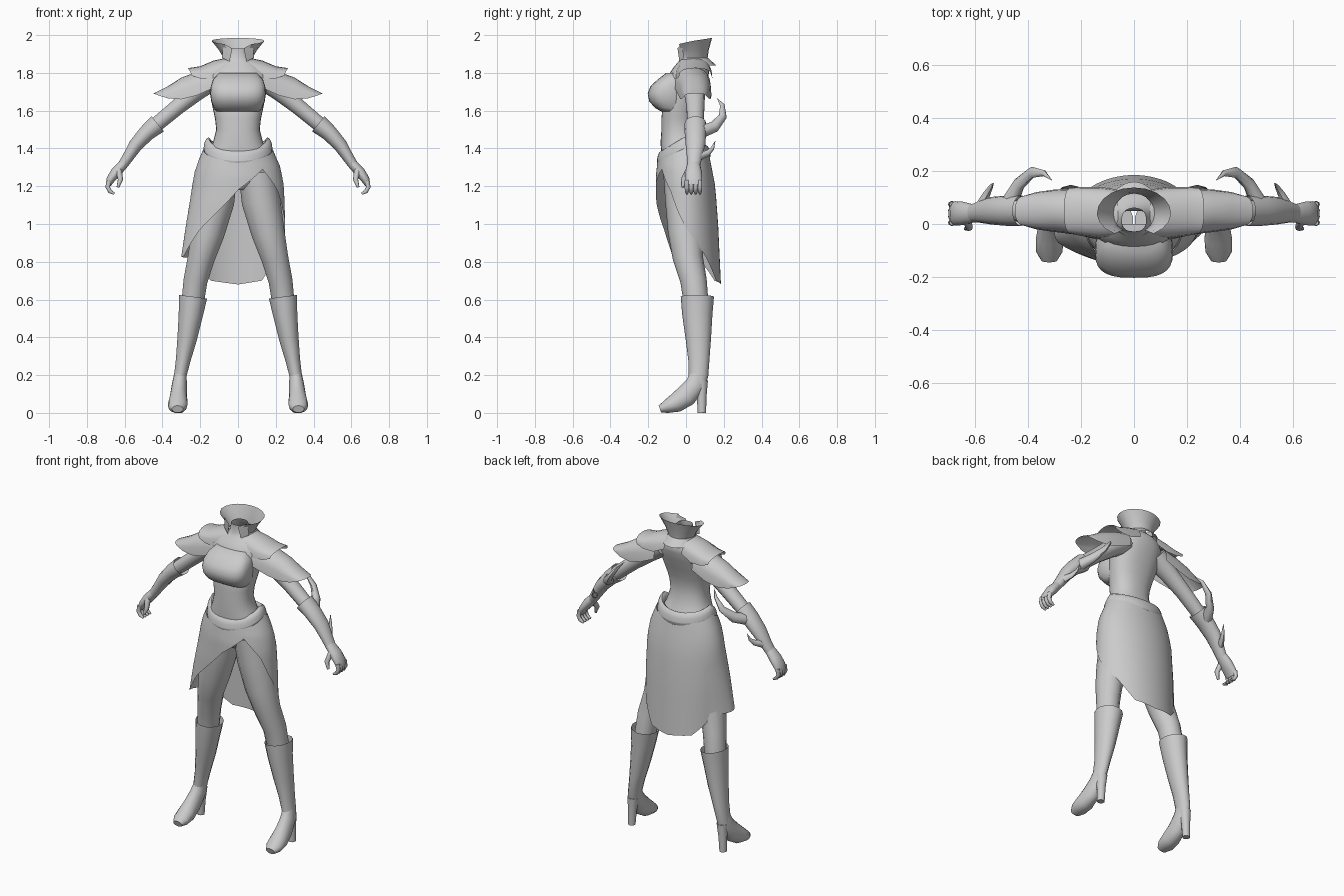
import bpy, math
from mathutils import Vector

grey = bpy.data.materials.new("plain grey")
grey.diffuse_color = (0.6, 0.6, 0.6, 1)


def make(name, verts, faces, mirror=False, angle=50):
    me = bpy.data.meshes.new(name)
    me.from_pydata([tuple(v) for v in verts], [], faces)
    me.materials.append(grey)
    ob = bpy.data.objects.new(name, me)
    bpy.context.collection.objects.link(ob)
    bpy.ops.object.select_all(action='DESELECT')
    ob.select_set(True)
    bpy.context.view_layer.objects.active = ob
    bpy.ops.object.shade_smooth_by_angle(angle=math.radians(angle))
    if mirror:
        ob.modifiers.new("mirror", 'MIRROR')
    return ob


def grid(name, rows, closed=True, caps=False, mirror=False, angle=50):
    """Skin a list of equal-length point rows."""
    n = len(rows[0])
    verts = [p for r in rows for p in r]
    faces = []
    for i in range(len(rows) - 1):
        for j in range(n if closed else n - 1):
            k = (j + 1) % n
            faces.append((i*n + j, i*n + k, (i+1)*n + k, (i+1)*n + j))
    if caps:
        last = (len(rows) - 1) * n
        faces.append(tuple(reversed(range(n))))
        faces.append(tuple(range(last, last + n)))
    return make(name, verts, faces, mirror, angle)


def tube(name, path, ref, n=14, caps=True):
    """Mirrored tube; each point is x, y, z, radius along ref, radius across."""
    pts = [Vector(p[:3]) for p in path]
    rows = []
    for i, p in enumerate(path):
        t = (pts[min(i+1, len(pts)-1)] - pts[max(i-1, 0)]).normalized()
        u = (Vector(ref) - t * t.dot(Vector(ref))).normalized()
        v = t.cross(u)
        row = []
        for k in range(n):
            a = 2 * math.pi * k / n
            q = pts[i] + u * p[3] * math.cos(a) + v * p[4] * math.sin(a)
            q.z = max(q.z, 0)
            row.append(q)
        rows.append(row)
    return grid(name, rows, caps=caps, mirror=True)


def power(c, e):
    return math.copysign(abs(c) ** (2 / e), c)


def stack(name, rings, e=2.3, n=28, caps=False):
    """Horizontal rings; each is z, half width, front y, back y."""
    rows = []
    for z, rx, yf, yb in rings:
        row = []
        for k in range(n):
            a = 2 * math.pi * k / n
            row.append((rx * power(math.sin(a), e),
                        (yf+yb)/2 - (yb-yf)/2 * power(math.cos(a), e), z))
        rows.append(row)
    return grid(name, rows, caps=caps)


def lerp(table, x):
    for (a, b), (c, d) in zip(table, table[1:]):
        if x <= c:
            return b + (d - b) * max(0, (x - a) / (c - a))
    return table[-1][1]


X, Y = (1, 0, 0), (0, 1, 0)

# Torso with hips and hollow neck
stack("torso", [
    (1.18, .09, -.07, .09), (1.22, .18, -.11, .12), (1.30, .20, -.13, .13),
    (1.37, .165, -.13, .10), (1.43, .133, -.135, .07), (1.50, .115, -.13, .05),
    (1.56, .122, -.13, .05), (1.61, .133, -.125, .06), (1.67, .145, -.11, .08),
    (1.74, .155, -.10, .105), (1.79, .16, -.092, .12), (1.83, .135, -.065, .125),
    (1.86, .09, -.04, .105), (1.88, .058, -.028, .08), (1.93, .046, -.03, .06)])

# Chest wrap
stack("chest_wrap", [
    (1.595, .115, -.13, .0), (1.615, .128, -.165, .0), (1.65, .142, -.195, .0),
    (1.69, .147, -.203, .0), (1.73, .144, -.188, .0), (1.765, .132, -.15, .0),
    (1.80, .10, -.105, .0)], e=2.9, caps=True)


# Rolled belt, low in front and high at the hips
def belt_z(a):
    return lerp([(-1, 1.375), (0, 1.415), (1, 1.345)], math.cos(a))


rows = []
for s in range(10):
    b = 2 * math.pi * s / 10
    row = []
    for k in range(32):
        a = 2 * math.pi * k / 32
        out = .02 * math.cos(b)
        row.append(((.162 + out) * math.sin(a),
                    -.012 - (.122 + out) * math.cos(a),
                    belt_z(a) + .042 * math.sin(b) - out * .6))
    rows.append(row)
rows.append(rows[0])
grid("belt", rows)

# Wrap skirt with a slanted hem
hem = [(-180, .68), (-145, .70), (-110, .82), (-60, .83), (-40, .97), (0, 1.18),
       (35, 1.29), (60, 1.17), (75, 1.06), (90, .98), (125, .83), (150, .70), (180, .68)]
width = [(.68, .25), (1.0, .25), (1.2, .243), (1.3, .225), (1.38, .19), (1.43, .17)]
front = [(.8, .14), (1.1, .16), (1.25, .16), (1.43, .14)]
back = [(.68, .185), (1.0, .17), (1.2, .155), (1.43, .11)]
rows = []
for i in range(10):
    row = []
    for k in range(72):
        d = -180 + 5 * k
        a = math.radians(d)
        top = belt_z(a) - .01
        z = top + (lerp(hem, d) - top) * i / 9
        flare = .08 * max(0, 1.2 - z) / .37 * max(0, -math.sin(a)) * max(0, .5 + math.cos(a))
        depth = lerp(front if math.cos(a) > 0 else back, z)
        row.append((lerp(width, z) * math.sin(a) - flare, -depth * math.cos(a), z))
    rows.append(row[::-1])
grid("skirt", rows)

# Legs, boots and heels
tube("leg", [(.10, 0, 1.27, .12, .10), (.122, 0, 1.12, .11, .105), (.16, 0, .95, .095, .09),
             (.195, .01, .82, .08, .073), (.225, .04, .70, .07, .065),
             (.242, .055, .57, .065, .06)], Y)
tube("boot_shaft", [(.238, .06, .615, .088, .077), (.25, .06, .52, .08, .066),
                    (.268, .065, .40, .068, .054), (.29, .068, .28, .056, .04),
                    (.305, .066, .20, .052, .034), (.31, .06, .15, .045, .036)], Y, caps=False)
tube("boot_foot", [(.305, .068, .21, .032, .045), (.31, .05, .15, .04, .055),
                   (.315, 0, .09, .045, .06), (.318, -.055, .052, .052, .052),
                   (.32, -.105, .032, .05, .035), (.32, -.138, .02, .03, .02)], X)
tube("boot_heel", [(.308, .08, .17, .036, .034), (.312, .083, .09, .026, .026),
                   (.315, .084, 0, .022, .022)], Y, n=10)

# Arms, long gloves and hands
tube("upper_arm", [(.12, .04, 1.775, .075, .06), (.22, .045, 1.70, .056, .05),
                   (.32, .05, 1.62, .048, .043), (.44, .05, 1.52, .042, .04)], Y)
tube("glove", [(.425, .05, 1.53, .058, .053), (.48, .05, 1.485, .057, .045),
               (.54, .05, 1.42, .052, .038), (.585, .045, 1.35, .04, .03),
               (.615, .04, 1.305, .034, .026)], Y, caps=False)
tube("palm", [(.605, .04, 1.32, .034, .026), (.645, .04, 1.275, .044, .029),
              (.675, .04, 1.235, .046, .023), (.687, .04, 1.205, .04, .014)], Y)
for f in range(4):
    y = .005 + .023 * f
    tube("finger", [(.683, y, 1.23, .012, .014), (.69, y, 1.195, .012, .012),
                    (.677, y, 1.172, .011, .011), (.655, y, 1.16, .006, .006)], Y, n=8)
tube("thumb", [(.632, .015, 1.285, .018, .017), (.622, -.012, 1.235, .015, .014),
               (.636, -.018, 1.195, .007, .007)], Y, n=8)

# Curved thorns on the gloves
tube("elbow_thorn", [(.48, .06, 1.48, .035, .035), (.435, .15, 1.515, .024, .03),
                     (.385, .195, 1.57, .016, .022), (.34, .192, 1.63, .009, .012),
                     (.31, .165, 1.665, .001, .001)], X, n=8)
tube("wrist_thorn", [(.585, .06, 1.355, .02, .025), (.555, .115, 1.375, .014, .016),
                     (.54, .14, 1.40, .008, .01), (.53, .155, 1.44, .001, .001)], X, n=8)


# Arched shoulder plates, each station is x, top z, lower z, front y, back y
def plate(name, stations, tip):
    rows = []
    for i, (x, zt, zb, yf, yb) in enumerate(stations):
        row = []
        for k in range(11):
            a = math.pi * k / 10
            s = max(0, math.sin(a))
            x2 = x + (tip * s if i == len(stations) - 1 else 0)
            row.append((x2, (yf+yb)/2 - (yb-yf)/2 * math.cos(a), zb + (zt-zb) * s ** .7))
        rows.append(row)
    grid(name, rows, closed=False, mirror=True)


plate("shoulder_plate", [(.13, 1.83, 1.72, -.06, .13), (.22, 1.805, 1.68, -.04, .135),
                         (.30, 1.775, 1.66, -.03, .13), (.37, 1.73, 1.665, -.02, .12),
                         (.42, 1.69, 1.68, -.005, .105)], .03)
plate("upper_shoulder_plate", [(.06, 1.88, 1.80, -.05, .13), (.13, 1.865, 1.77, -.055, .14),
                               (.20, 1.835, 1.77, -.045, .14),
                               (.245, 1.825, 1.785, -.035, .135)], .02)

# Flared open collar: z, half width, front reach, back reach
rows = []
for i, (z, rx, rf, rb) in enumerate([(1.84, .10, .075, .12), (1.88, .078, .075, .075),
                                     (1.92, .10, .08, .08), (1.97, .14, .09, .098)]):
    row = []
    for k in range(17):
        a = math.radians(32 + 296 * k / 16)
        c = math.cos(a)
        rise = (.015 * max(0, -c) - .02 * max(0, c)) if i == 3 else 0
        row.append((rx * math.sin(a), .04 - (rf if c > 0 else rb) * c, z + rise))
    rows.append(row)
grid("collar", rows, closed=False, angle=35)
# Pointed front tabs of the collar
make("collar_tab", [(.045, -.035, 1.86), (.078, -.022, 1.955), (.03, -.045, 1.93),
                    (.085, -.01, 1.88)], [(0, 1, 2), (0, 3, 1)], mirror=True)
